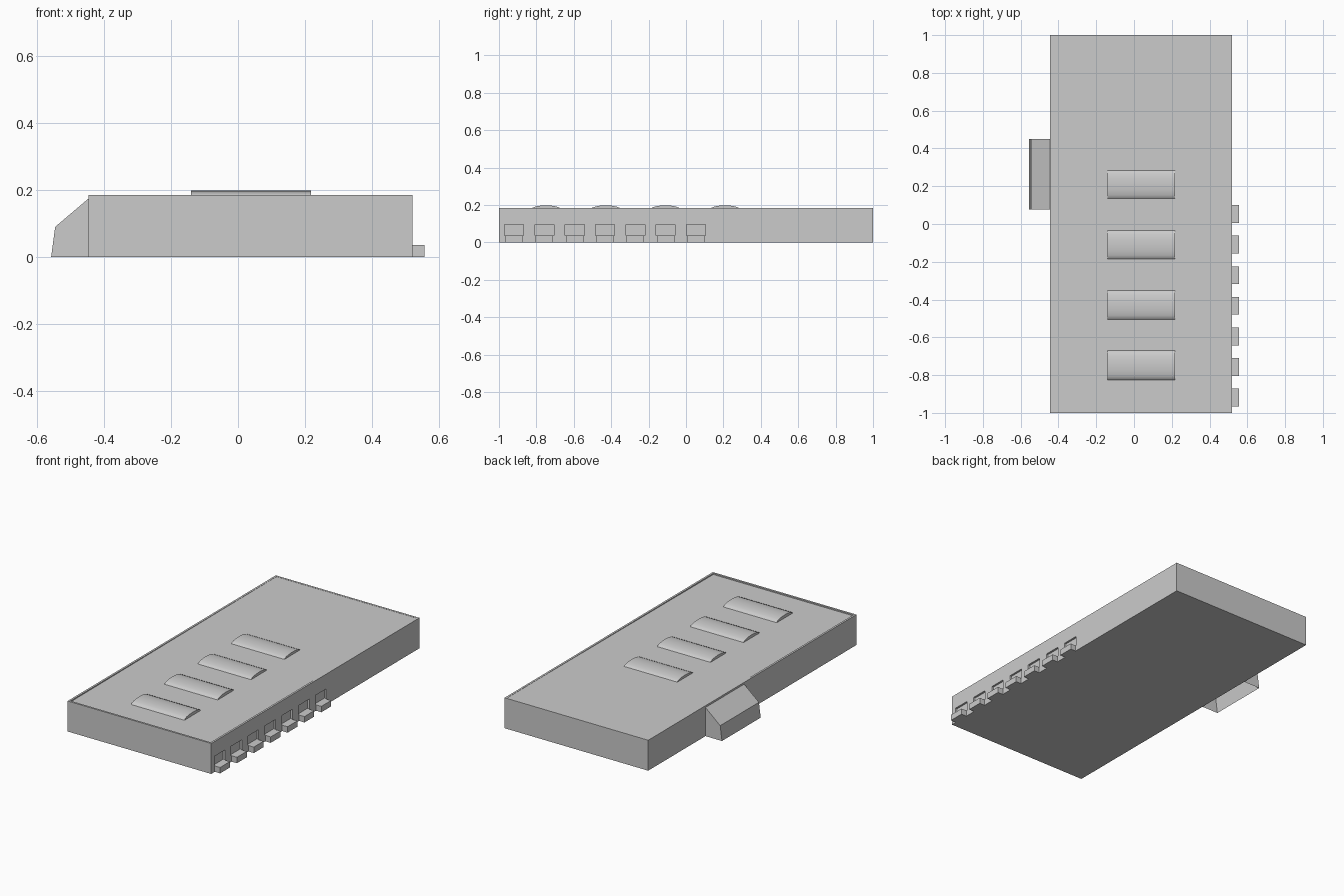
import bpy, bmesh, math

if "Cube" in bpy.data.objects:
    bpy.data.objects.remove(bpy.data.objects["Cube"])

X0, X1, H = -0.446, 0.52, 0.185


def prism(name, profile, a, b, axis='X', open_edge=None):
    """Extrude a 2D profile from a to b: (y,z) along X, or (x,z) along Y."""
    def co(p, t):
        return (t, p[0], p[1]) if axis == 'X' else (p[0], t, p[1])
    bm = bmesh.new()
    ra = [bm.verts.new(co(p, a)) for p in profile]
    rb = [bm.verts.new(co(p, b)) for p in profile]
    n = len(profile)
    bm.faces.new(ra)
    bm.faces.new(rb[::-1])
    for i in range(n):
        j = (i + 1) % n
        if i != open_edge:
            bm.faces.new((ra[i], ra[j], rb[j], rb[i]))
    bmesh.ops.recalc_face_normals(bm, faces=bm.faces)
    me = bpy.data.meshes.new(name)
    bm.to_mesh(me)
    bm.free()
    ob = bpy.data.objects.new(name, me)
    bpy.context.collection.objects.link(ob)
    return ob


def box(name, x0, x1, y0, y1, z0, z1):
    return prism(name, [(y0, z0), (y1, z0), (y1, z1), (y0, z1)], x0, x1)


def cut(target, cutter):
    cutter.hide_render = True
    bpy.context.view_layer.objects.active = target
    m = target.modifiers.new("cut", 'BOOLEAN')
    m.operation, m.solver, m.object = 'DIFFERENCE', 'EXACT', cutter
    bpy.ops.object.modifier_apply(modifier=m.name)
    bpy.data.objects.remove(cutter)


# Main hall, with a shallow sloping roof behind a thin rim
hall = box("warehouse_hall", X0, X1, -1, 1, 0, H)
rim = 0.012
cut(hall, prism("roof_cutter", [(-1 + rim, 0.178), (0.42, 0.183), (1 - rim, 0.184),
                                (1 - rim, 0.25), (-1 + rim, 0.25)], X0 + rim, X1 - rim))

# Loading bays: recessed door and projecting dock, in a row on the right side
for i in range(7):
    y = 0.053 - 0.162 * i
    cut(hall, box("door_cutter", X1 - 0.012, X1 + 0.05, y - 0.051, y + 0.051, 0.036, 0.095))
    box(f"loading_dock_{i + 1}", X1 - 0.012, 0.556, y - 0.047, y + 0.047, 0, 0.036)

# Arched skylights
for i in range(4):
    y = 0.209 - 0.319 * i
    arc = [(y - 0.078 * math.cos(math.pi * k / 8),
            0.178 + 0.02 * math.sin(math.pi * k / 8)) for k in range(9)]
    sky = prism(f"skylight_{i + 1}", arc, -0.14, 0.218)
    bpy.ops.object.select_all(action='DESELECT')
    sky.select_set(True)
    bpy.context.view_layer.objects.active = sky
    bpy.ops.object.shade_smooth_by_angle(angle=math.radians(40))

# Lean-to annex on the left side, open underneath
prism("side_annex", [(-0.557, 0), (-0.545, 0.09), (X0, 0.174), (X0, 0)],
      0.078, 0.45, axis='Y', open_edge=3)
